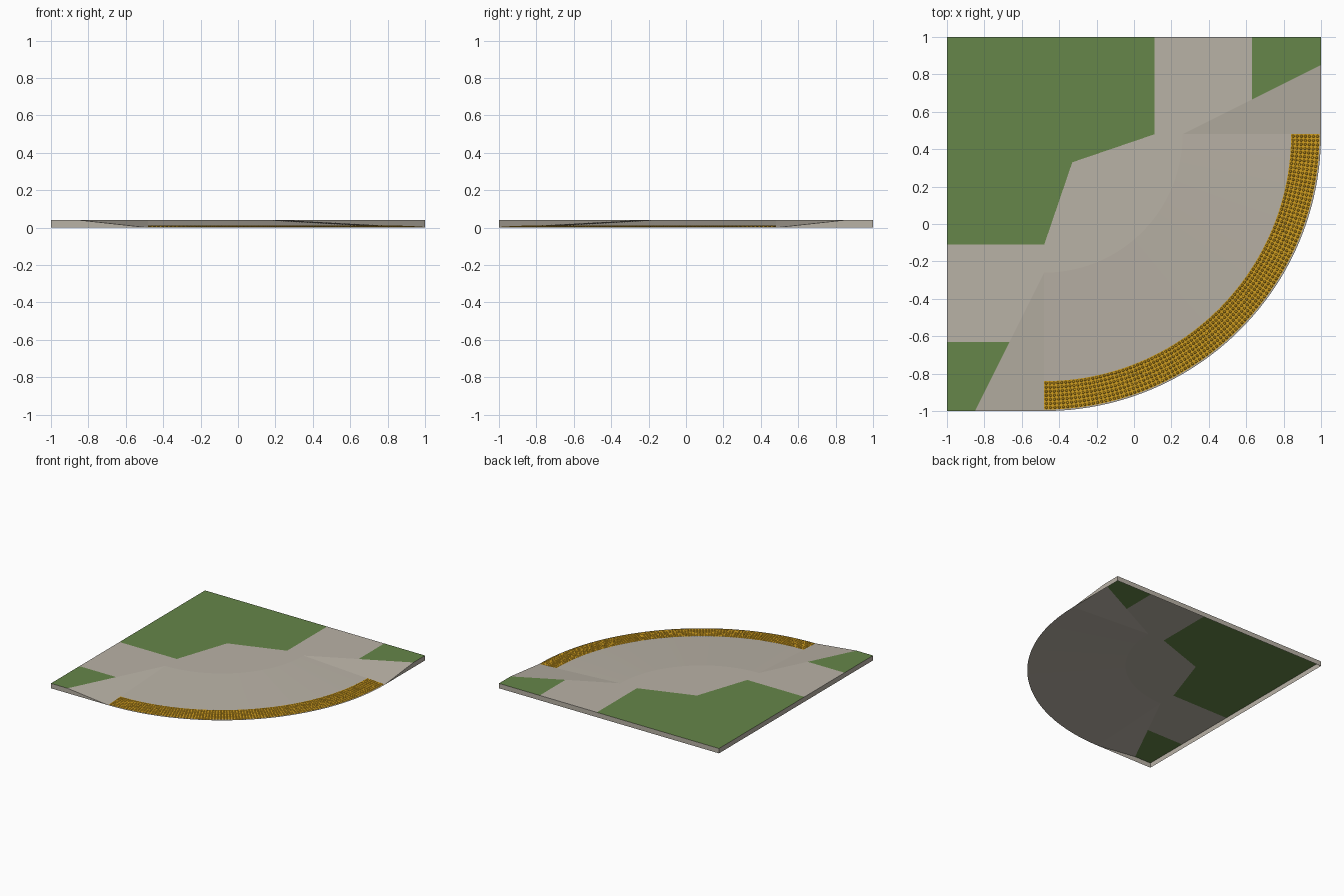
import bpy, bmesh, math
from mathutils import Matrix, Vector

if "Cube" in bpy.data.objects:
    bpy.data.objects.remove(bpy.data.objects["Cube"])

H = 0.04                        # pavement height
CX, CY = -0.48, 0.48            # centre of the corner arcs
R_IN, R_OUT = 0.74, 1.48        # top and foot of the ramp
SEGS = 48


def material(name, color):
    m = bpy.data.materials.new(name)
    m.use_nodes = True
    m.diffuse_color = (*color, 1)
    m.node_tree.nodes["Principled BSDF"].inputs["Base Color"].default_value = (*color, 1)
    return m


concrete = material("concrete", (0.485, 0.445, 0.381))
grass = material("grass green", (0.133, 0.238, 0.067))
gold = material("tactile yellow", (0.65, 0.35, 0.015))


def finish(name, bm, mat):
    mesh = bpy.data.meshes.new(name)
    bm.to_mesh(mesh)
    bm.free()
    mesh.materials.append(mat)
    obj = bpy.data.objects.new(name, mesh)
    bpy.context.collection.objects.link(obj)
    return obj


def sheet(name, polygons, mat):
    """Open surface whose faces point up, or outwards when vertical."""
    bm = bmesh.new()
    for poly in polygons:
        face = bm.faces.new([bm.verts.new(p) for p in poly])
        face.normal_update()
        out = face.calc_center_median()
        out.z = 0
        if face.normal.dot(Vector((0, 0, 10)) + out) < 0:
            face.normal_flip()
    bmesh.ops.remove_doubles(bm, verts=bm.verts, dist=1e-5)
    bmesh.ops.triangulate(bm, faces=[f for f in bm.faces if len(f.verts) > 4])
    return finish(name, bm, mat)


def flat(points):
    return [(x, y, H) for x, y in points]


def mirror(points):
    """Reflect across the diagonal of the corner."""
    return [(-p[1], -p[0], *p[2:]) for p in points]


def arc_point(r, t, z):
    a = -t * math.pi / 2
    return (CX + r * math.cos(a), CY + r * math.sin(a), z)


def ramp_z(r):
    return H * (R_OUT - r) / (R_OUT - R_IN)


def ring(name, r0, r1, lift, mat):
    rows = [[arc_point(r, i / SEGS, ramp_z(r) + lift) for r in (r0, r1)]
            for i in range(SEGS + 1)]
    obj = sheet(name, [(a[0], a[1], b[1], b[0]) for a, b in zip(rows, rows[1:])], mat)
    obj.data.shade_smooth()
    return obj


# Grass areas
half_lawn = [(0.11, 1), (0.11, 0.48), (-0.33, 0.33)]
sheet("large_lawn", [flat([(-1, 1)] + half_lawn + mirror(half_lawn)[1::-1])], grass)
verge = [(0.63, 1), (1, 1), (1, 0.85), (0.63, 0.665)]
sheet("back_verge", [flat(verge)], grass)
sheet("front_verge", [flat(mirror(verge))], grass)

# Level footpath wrapping the corner
end = [(-0.33, 0.33), (0.11, 0.48), (0.11, 1), (0.63, 1), (0.63, 0.665)]
arc = [arc_point(R_IN, i / SEGS, H)[:2] for i in range(SEGS + 1)]
sheet("footpath", [flat(end + arc + mirror(end)[:0:-1])], concrete)

# Curved ramp and the sloping flares beside it
ring("ramp", R_IN, R_OUT, 0, concrete)
flare = [(CX + R_IN, CY, H), (1, 0.85, H), (1, CY, 0)]
sheet("back_flare", [flare], concrete)
sheet("front_flare", [mirror(flare)], concrete)

# Outer kerb walls, tapering out at the flares
half = [(1, CY, 0), (1, 0.85, H), (1, 1, H), (-1, 1, H)]
rim = half + mirror(half)[-2::-1]
walls = []
for a, b in zip(rim, rim[1:]):
    wall = [(a[0], a[1], 0), (b[0], b[1], 0), b, a]
    walls.append([p for i, p in enumerate(wall) if p not in wall[:i]])
sheet("kerb_walls", walls, concrete)

# Tactile strip with rows of small truncated domes
T_IN, T_OUT, LIFT = 1.32, 1.472, 0.0015
ring("tactile_strip", T_IN, T_OUT, LIFT, gold)
bm = bmesh.new()
ROWS, COLS = 7, 100
for i in range(ROWS):
    r = T_IN + (T_OUT - T_IN) * (i + 0.5) / ROWS
    for j in range(COLS):
        t = (j + 0.5) / COLS
        spot = Matrix.Translation(arc_point(r, t, ramp_z(r) + LIFT + 0.0008))
        turn = Matrix.Rotation(-t * math.pi / 2, 4, "Z")
        bmesh.ops.create_cone(bm, cap_ends=True, segments=8, radius1=0.008,
                              radius2=0.005, depth=0.003, matrix=spot @ turn)
bmesh.ops.delete(bm, geom=[f for f in bm.faces if f.normal.z < -0.9], context="FACES")
finish("tactile_domes", bm, gold)
